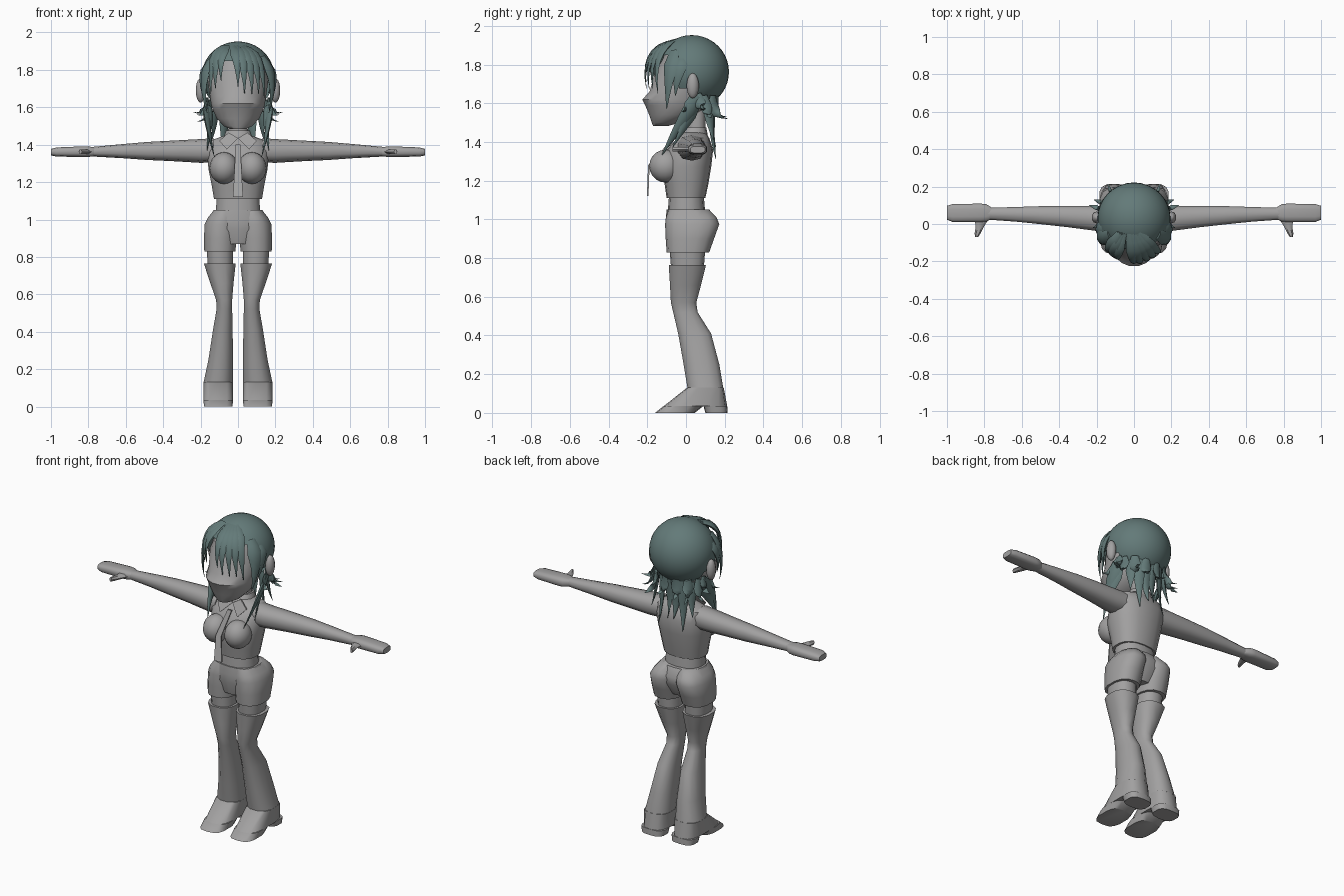
import bpy, bmesh, math
from mathutils import Vector


def material(name, rgb):
    m = bpy.data.materials.new(name)
    m.diffuse_color = (*rgb, 1)
    return m


GREY = material("warm_grey", (0.36, 0.355, 0.355))
TEAL = material("dark_teal", (0.125, 0.195, 0.19))
BOTH = (1, -1)


def finish(name, bm, mat=GREY, angle=45):
    bmesh.ops.recalc_face_normals(bm, faces=bm.faces)
    me = bpy.data.meshes.new(name)
    bm.to_mesh(me)
    bm.free()
    me.materials.append(mat)
    ob = bpy.data.objects.new(name, me)
    bpy.context.collection.objects.link(ob)
    bpy.ops.object.select_all(action='DESELECT')
    ob.select_set(True)
    bpy.context.view_layer.objects.active = ob
    bpy.ops.object.shade_smooth_by_angle(angle=math.radians(angle))
    return ob


def skin(bm, rings):
    for r, q in zip(rings, rings[1:]):
        n = len(r)
        for i in range(n):
            bm.faces.new((r[i], r[(i + 1) % n], q[(i + 1) % n], q[i]))
    bm.faces.new(rings[0])
    bm.faces.new(rings[-1])


def loft(name, rows, axis='z', sides=(1,), n=14, power=2.4, mat=GREY):
    """Rows: position along axis, then min/max of both cross directions."""
    bm = bmesh.new()
    for s in sides:
        rings = []
        for t, a0, a1, b0, b1 in rows:
            ring = []
            for i in range(n):
                c = math.cos(math.tau * (i + .5) / n)
                d = math.sin(math.tau * (i + .5) / n)
                a = (a0 + a1) / 2 + (a1 - a0) / 2 * math.copysign(abs(c) ** (2 / power), c)
                b = (b0 + b1) / 2 + (b1 - b0) / 2 * math.copysign(abs(d) ** (2 / power), d)
                co = (a, b, t) if axis == 'z' else (t, a, b)
                ring.append(bm.verts.new((s * co[0], co[1], co[2])))
            rings.append(ring)
        skin(bm, rings)
    return finish(name, bm, mat)


def ellipsoids(name, centre, radii, sides=BOTH, seg=16):
    bm = bmesh.new()
    for s in sides:
        vs = bmesh.ops.create_uvsphere(bm, u_segments=seg, v_segments=10, radius=1)['verts']
        for v in vs:
            v.co = [v.co[i] * radii[i] + centre[i] * (s if i == 0 else 1) for i in range(3)]
    return finish(name, bm)


def plates(name, outline, sides=(1,), depth=0.008):
    bm = bmesh.new()
    for s in sides:
        skin(bm, [[bm.verts.new((s * x, y + d, z)) for x, y, z in outline] for d in (0, depth)])
    return finish(name, bm)


def locks(name, items, sides=(1,)):
    """Tapered hair strands: root, bend, tip, half width."""
    bm = bmesh.new()
    for root, bend, tip, w in items:
        for s in sides:
            a, b, c = (Vector((s * p[0], p[1], p[2])) for p in (root, bend, tip))
            rings = []
            for k in range(8):
                t = k / 7
                p = a * (1 - t) ** 2 + b * 2 * t * (1 - t) + c * t * t
                tan = ((b - a) * (1 - t) + (c - b) * t).normalized()
                out = p - Vector((0, .03, 1.72))
                out = (out - tan * out.dot(tan)).normalized()
                side = tan.cross(out)
                h = w * (.6 + 1.3 * t if t < .3 else (1.03 - t) / .73)
                rings.append([bm.verts.new(p + side * h * math.cos(g) + out * h * .4 * math.sin(g))
                              for g in (math.tau * i / 6 for i in range(6))])
            skin(bm, rings)
    return finish(name, bm, TEAL, 60)


# Shirt, bust, collar and tie
loft("shirt", [(1.11, -.13, .13, -.10, .10), (1.18, -.142, .142, -.11, .115),
               (1.27, -.16, .16, -.125, .13), (1.36, -.168, .168, -.10, .14),
               (1.42, -.155, .155, -.045, .12), (1.45, -.07, .07, -.02, .10)], n=18)
ellipsoids("bust", (.075, -.105, 1.275), (.078, .085, .085))
loft("collar_band", [(1.42, -.085, .085, -.035, .115), (1.475, -.065, .065, -.005, .105)])
plates("collar_flap", [(.0, -.055, 1.435), (.05, -.045, 1.465), (.10, -.06, 1.42), (.06, -.095, 1.375)], BOTH)
plates("tie", [(-.014, -.085, 1.40), (.014, -.085, 1.40), (.018, -.196, 1.28),
               (.027, -.202, 1.12), (-.027, -.202, 1.12), (-.018, -.196, 1.28)])

# Belt and shorts
loft("belt", [(1.03, -.122, .122, -.095, .10), (1.12, -.116, .116, -.088, .092)])
loft("shorts_hips", [(.87, -.09, .09, -.085, .10), (.95, -.15, .15, -.105, .145),
                     (1.0, -.16, .16, -.105, .15), (1.05, -.133, .133, -.10, .12)], n=18)
loft("shorts_legs", [(.83, .012, .182, -.10, .12), (.90, .006, .184, -.105, .145),
                     (.975, .0, .18, -.108, .172), (1.01, .0, .163, -.104, .158),
                     (1.05, .01, .13, -.09, .12)], sides=BOTH)

# Legs, stockings and shoes
loft("thighs", [(.72, .025, .16, -.075, .09), (.85, .025, .17, -.085, .10)], sides=BOTH)
loft("stockings", [(.13, .025, .186, .005, .195), (.25, .025, .16, -.015, .175),
                   (.41, .027, .135, -.043, .132), (.52, .03, .116, -.068, .062),
                   (.57, .03, .118, -.08, .055), (.66, .022, .15, -.085, .08),
                   (.765, .010, .185, -.092, .106)], sides=BOTH, n=12)
loft("shoe_uppers", [(.035, .025, .186, -.115, .213), (.13, .025, .186, .005, .195)],
     sides=BOTH, power=3)
loft("shoe_toes", [(0, .028, .183, -.16, .045), (.036, .025, .186, -.115, .09)],
     sides=BOTH, power=3)
loft("shoe_heels", [(0, .03, .18, .10, .215), (.036, .025, .186, .09, .213)],
     sides=BOTH, power=3)

# Arms, hands and thumbs
loft("sleeves", [(.13, -.045, .10, 1.305, 1.435), (.20, -.04, .10, 1.303, 1.43),
                 (.35, -.02, .10, 1.312, 1.422), (.48, -.005, .098, 1.318, 1.415),
                 (.62, .01, .093, 1.328, 1.403), (.78, .022, .088, 1.337, 1.388)],
     axis='x', sides=BOTH, n=10)
loft("hands", [(.755, .03, .085, 1.34, 1.385), (.79, .012, .107, 1.335, 1.39),
               (.82, .01, .11, 1.333, 1.392), (.97, .01, .108, 1.336, 1.386),
               (1.0, .022, .098, 1.342, 1.378)], axis='x', sides=BOTH, n=12, power=3)
bm = bmesh.new()
for s in BOTH:
    skin(bm, [[bm.verts.new((s * (x + w * math.cos(g)), y, 1.362 + .014 * math.sin(g)))
               for g in (math.tau * i / 6 for i in range(6))]
              for x, y, w in ((.815, .03, .04), (.823, -.01, .023), (.836, -.05, .016), (.842, -.07, .008))])
finish("thumbs", bm)

# Neck, head and ears
loft("neck", [(1.43, -.055, .055, .005, .10), (1.58, -.05, .05, .005, .10)])
loft("head", [(1.483, -.04, .04, -.17, -.09), (1.50, -.078, .078, -.178, -.03),
              (1.54, -.115, .115, -.192, .06), (1.59, -.138, .138, -.213, .12),
              (1.62, -.146, .146, -.228, .14), (1.66, -.152, .152, -.19, .16),
              (1.75, -.165, .165, -.165, .18), (1.85, -.13, .13, -.11, .15)], n=20, power=2)
ellipsoids("ears", (.2, .035, 1.69), (.027, .032, .065), seg=10)

# Hair cap, open over the face
bm = bmesh.new()
bmesh.ops.create_uvsphere(bm, u_segments=32, v_segments=20, radius=1)
for v in bm.verts:
    v.co = (v.co.x * .195, v.co.y * .192 + .03, v.co.z * .19 + 1.762)
cut = []
for f in bm.faces:
    c = f.calc_center_median()
    if c.z < 1.60 or (c.y < -.045 and c.z < 1.835) or (c.y < .06 and c.z < 1.68):
        cut.append(f)
bmesh.ops.delete(bm, geom=cut, context='FACES')
finish("hair_cap", bm, TEAL, 60)

# Bangs swept from an off-centre parting
bangs = []
for x, y, z, w in ((.0, -.205, 1.71, .032), (.035, -.205, 1.675, .036), (.075, -.19, 1.67, .036),
                   (.11, -.17, 1.67, .036), (.14, -.145, 1.65, .036),
                   (-.09, -.18, 1.74, .03), (-.12, -.16, 1.70, .036), (-.145, -.135, 1.67, .036)):
    bangs.append(((-.025 + x * .35, -.05, 1.925), (x * 1.02 - (.0 if x >= 0 else .01), y - .035, 1.885),
                  (x, y, z), w))
locks("bangs", bangs)
locks("temple_locks", [((.13, -.06, 1.87), (.215, -.09, 1.76), (.165, -.10, 1.57), .045),
                       ((.15, -.02, 1.84), (.215, -.045, 1.77), (.18, -.055, 1.64), .045)], BOTH)

# Long locks falling over the chest
locks("chest_locks", [((.165, .07, 1.63), (.175, -.02, 1.52), (.125, -.125, 1.33), .042),
                      ((.15, .06, 1.60), (.15, .0, 1.50), (.165, -.07, 1.37), .035)], BOTH)

# Flicked ends round the nape and strands down the back
locks("flicked_ends", [((.165, .06, 1.65), (.165, .08, 1.55), (.24, .10, 1.575), .032),
                       ((.15, .09, 1.64), (.15, .11, 1.53), (.215, .13, 1.525), .034),
                       ((.11, .14, 1.64), (.11, .13, 1.53), (.14, .215, 1.52), .036),
                       ((.04, .16, 1.64), (.04, .13, 1.53), (.06, .21, 1.53), .036),
                       ((.17, .03, 1.63), (.165, .0, 1.55), (.22, -.02, 1.56), .026)], BOTH)
locks("back_strands", [((.075, .14, 1.63), (.07, .12, 1.48), (.085, .155, 1.31), .034),
                       ((.12, .11, 1.62), (.12, .12, 1.50), (.145, .14, 1.41), .032),
                       ((.02, .15, 1.63), (.025, .11, 1.48), (.02, .155, 1.37), .034)], BOTH)
